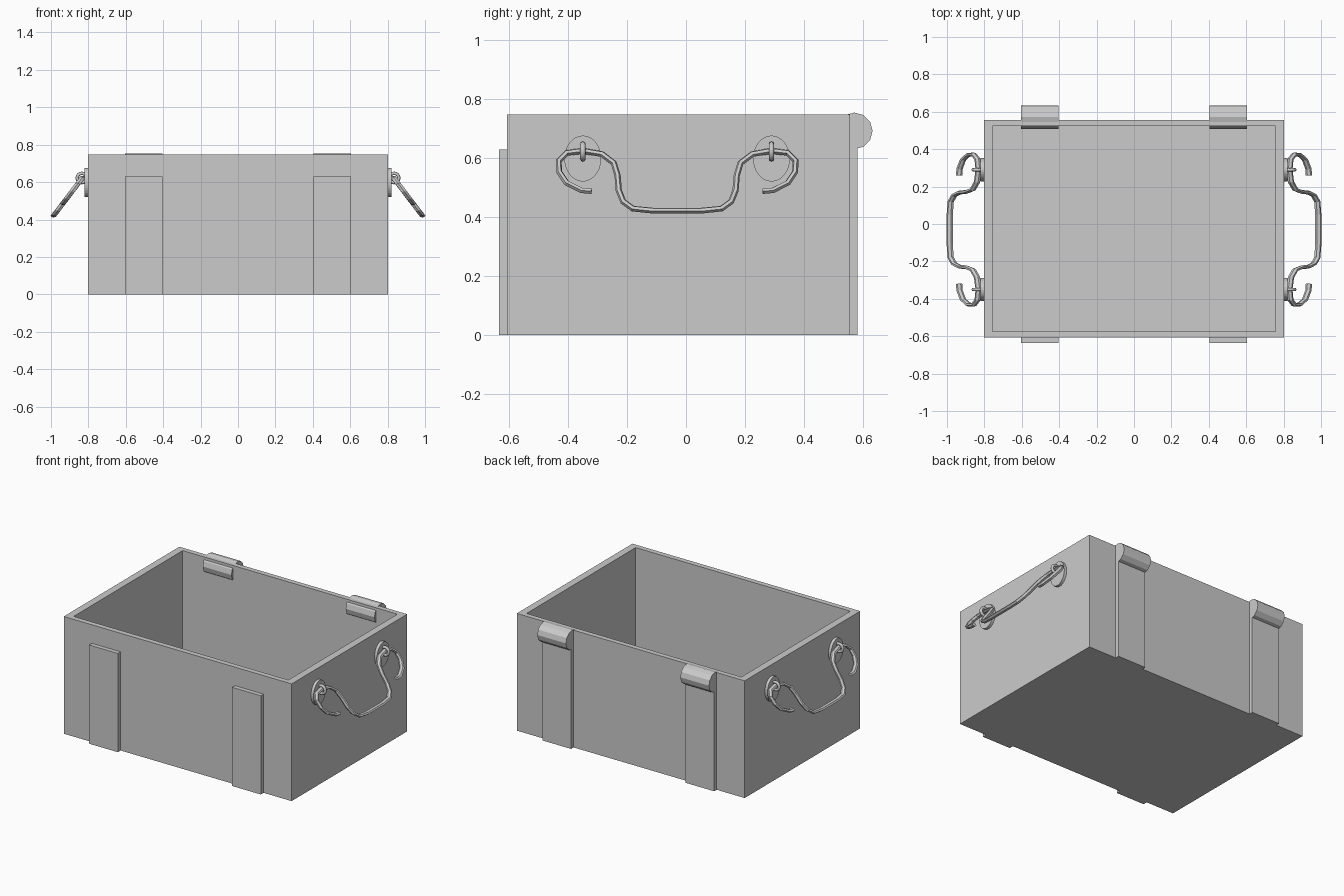
import bpy, bmesh, math
from mathutils import Vector, Matrix

if "Cube" in bpy.data.objects:
    bpy.data.objects.remove(bpy.data.objects["Cube"])

def make(name, bm):
    bmesh.ops.recalc_face_normals(bm, faces=bm.faces)
    me = bpy.data.meshes.new(name)
    bm.to_mesh(me)
    bm.free()
    ob = bpy.data.objects.new(name, me)
    bpy.context.collection.objects.link(ob)
    return ob

def mirror_x(ob):
    # mirror across the crate centre
    m = ob.modifiers.new("mirror", 'MIRROR')
    m.mirror_object = bpy.data.objects["crate_body"]
    return ob

def add_box(bm, lo, hi):
    lo, hi = Vector(lo), Vector(hi)
    mat = Matrix.Translation((lo + hi) / 2) @ Matrix.Diagonal((*(hi - lo), 1))
    bmesh.ops.create_cube(bm, size=1, matrix=mat)

def box(name, lo, hi):
    bm = bmesh.new()
    add_box(bm, lo, hi)
    return make(name, bm)

def cylinder_x(name, center, rz, ry, depth, sides):
    bm = bmesh.new()
    mat = (Matrix.Translation(center) @ Matrix.Diagonal((1, ry, rz, 1))
           @ Matrix.Rotation(math.pi / 2, 4, 'Y'))
    bmesh.ops.create_cone(bm, cap_ends=True, segments=sides, radius1=1,
                          radius2=1, depth=depth, matrix=mat)
    return make(name, bm)

# open crate: block with inset top pushed down to the floor
bm = bmesh.new()
add_box(bm, (-0.803, -0.607, 0), (0.803, 0.556, 0.747))
bm.normal_update()
top = max(bm.faces, key=lambda f: f.calc_center_median().z)
bmesh.ops.inset_region(bm, faces=[top], thickness=0.04)
for v in top.verts:
    v.co.x = math.copysign(0.757, v.co.x)
    v.co.y = 0.524 if v.co.y > 0 else -0.574
ret = bmesh.ops.extrude_discrete_faces(bm, faces=[top])
for v in ret['faces'][0].verts:
    v.co.z = 0.015
make("crate_body", bm)

# straps on front and back, hinge barrels on back
mirror_x(box("front_strap", (0.403, -0.635, 0), (0.605, -0.6, 0.629)))
mirror_x(box("back_strap", (0.403, 0.55, 0), (0.605, 0.581, 0.66)))
mirror_x(cylinder_x("hinge_barrel", (0.504, 0.571, 0.692), 0.062, 0.062, 0.202, 12))

# handle mounts: oval plate and ring
for y in (-0.35, 0.29):
    mirror_x(cylinder_x("handle_plate", (0.81, y, 0.598), 0.078, 0.0625, 0.022, 32))
    bpy.ops.mesh.primitive_torus_add(location=(0.835, y, 0.622), rotation=(math.pi / 2, 0, 0),
                                     major_radius=0.025, minor_radius=0.009,
                                     major_segments=16, minor_segments=8)
    ring = bpy.context.object
    ring.name = "handle_ring"
    bpy.ops.object.shade_smooth()
    mirror_x(ring)

# bent wire handle: half path (y, z) reflected about the handle centre,
# built narrow in x and then stretched so the wire is an oval section
cy, stretch = -0.03, 1.6
half = [(-0.32, 0.487), (-0.355, 0.49), (-0.405, 0.515), (-0.43, 0.552), (-0.432, 0.59),
        (-0.405, 0.617), (-0.35, 0.624), (-0.285, 0.613), (-0.245, 0.583), (-0.232, 0.54),
        (-0.228, 0.49), (-0.213, 0.452), (-0.18, 0.428), (-0.11, 0.421)]
path = half + [(2 * cy - y, z) for y, z in reversed(half)]
cu = bpy.data.curves.new("handle_path", 'CURVE')
cu.dimensions = '3D'
cu.bevel_depth = 0.0105
cu.bevel_resolution = 1
cu.use_fill_caps = True
sp = cu.splines.new('POLY')
sp.points.add(len(path) - 1)
for p, (y, z) in zip(sp.points, path):
    p.co = ((0.834 + (0.62 - z) * 0.76) / stretch, y, z, 1)
sp.use_smooth = False
handle = bpy.data.objects.new("wire_handle", cu)
bpy.context.collection.objects.link(handle)
bpy.ops.object.select_all(action='DESELECT')
bpy.context.view_layer.objects.active = handle
handle.select_set(True)
bpy.ops.object.convert(target='MESH')
handle = bpy.context.object
handle.name = "wire_handle"
handle.data.transform(Matrix.Diagonal((stretch, 1, 1, 1)))
mirror_x(handle)
